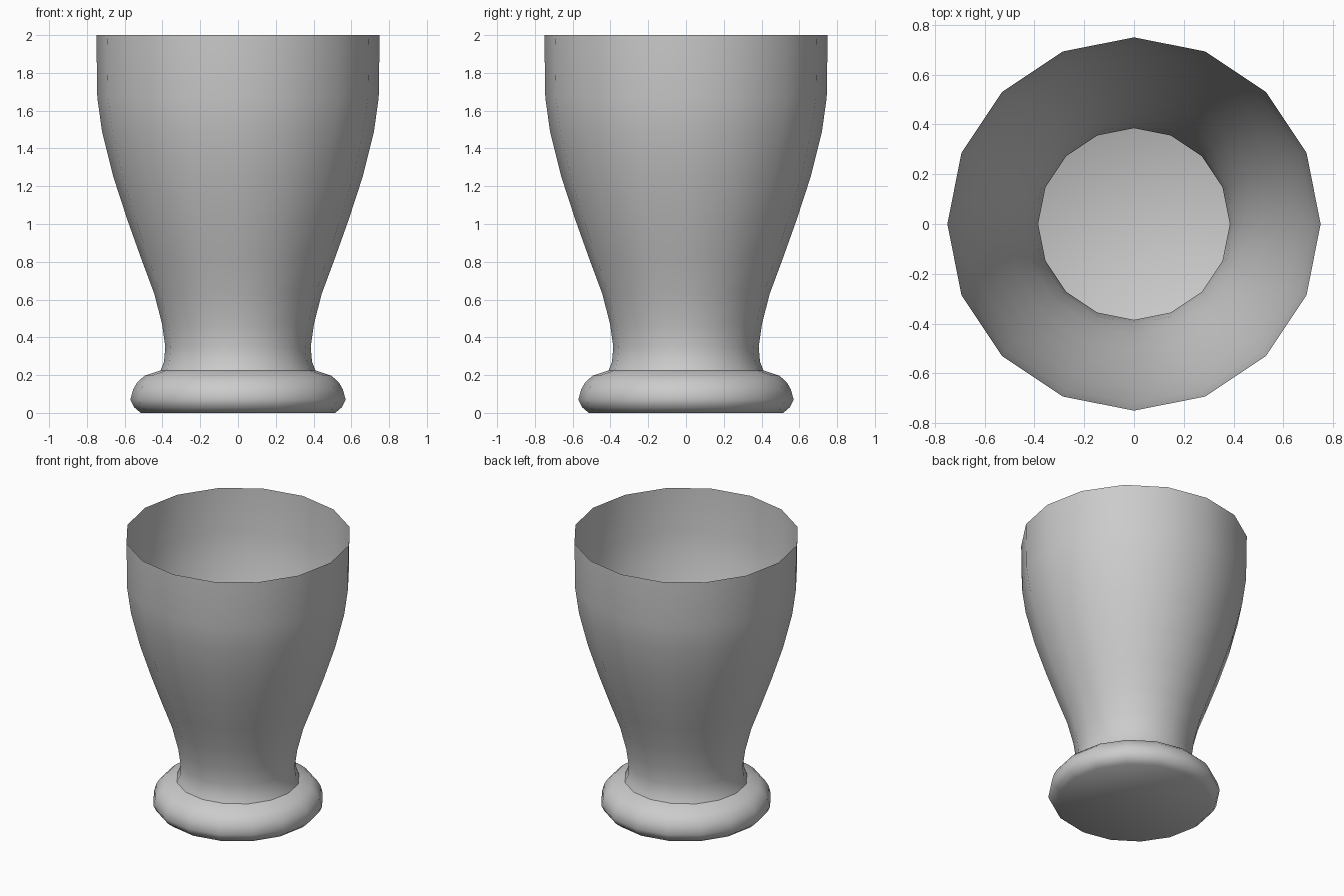
import bpy, bmesh, math

if "Cube" in bpy.data.objects:
    bpy.data.objects.remove(bpy.data.objects["Cube"])

SIDES = 16

# Outer profile (radius, height) from base to open rim
profile = [
    (0.515, 0.0), (0.55, 0.03), (0.57, 0.07), (0.555, 0.125), (0.535, 0.16),
    (0.495, 0.197), (0.41, 0.225), (0.392, 0.27), (0.385, 0.35), (0.402, 0.47),
    (0.443, 0.63), (0.51, 0.81), (0.585, 1.02), (0.66, 1.25), (0.72, 1.49),
    (0.745, 1.67), (0.75, 2.0),
]

# Thin-walled cup: lathe the profile, close the base, leave the top open
bm = bmesh.new()
rings = []
for r, z in profile:
    rings.append([bm.verts.new((r * math.cos(2 * math.pi * i / SIDES),
                                r * math.sin(2 * math.pi * i / SIDES), z))
                  for i in range(SIDES)])
for lower, upper in zip(rings, rings[1:]):
    for i in range(SIDES):
        j = (i + 1) % SIDES
        bm.faces.new((lower[i], lower[j], upper[j], upper[i]))
bm.faces.new(list(reversed(rings[0])))

mesh = bpy.data.meshes.new("cup")
bm.to_mesh(mesh)
bm.free()
cup = bpy.data.objects.new("cup", mesh)
bpy.context.collection.objects.link(cup)

# Smooth wall, crisp base edge
bpy.context.view_layer.objects.active = cup
cup.select_set(True)
bpy.ops.object.shade_smooth_by_angle(angle=math.radians(46))
